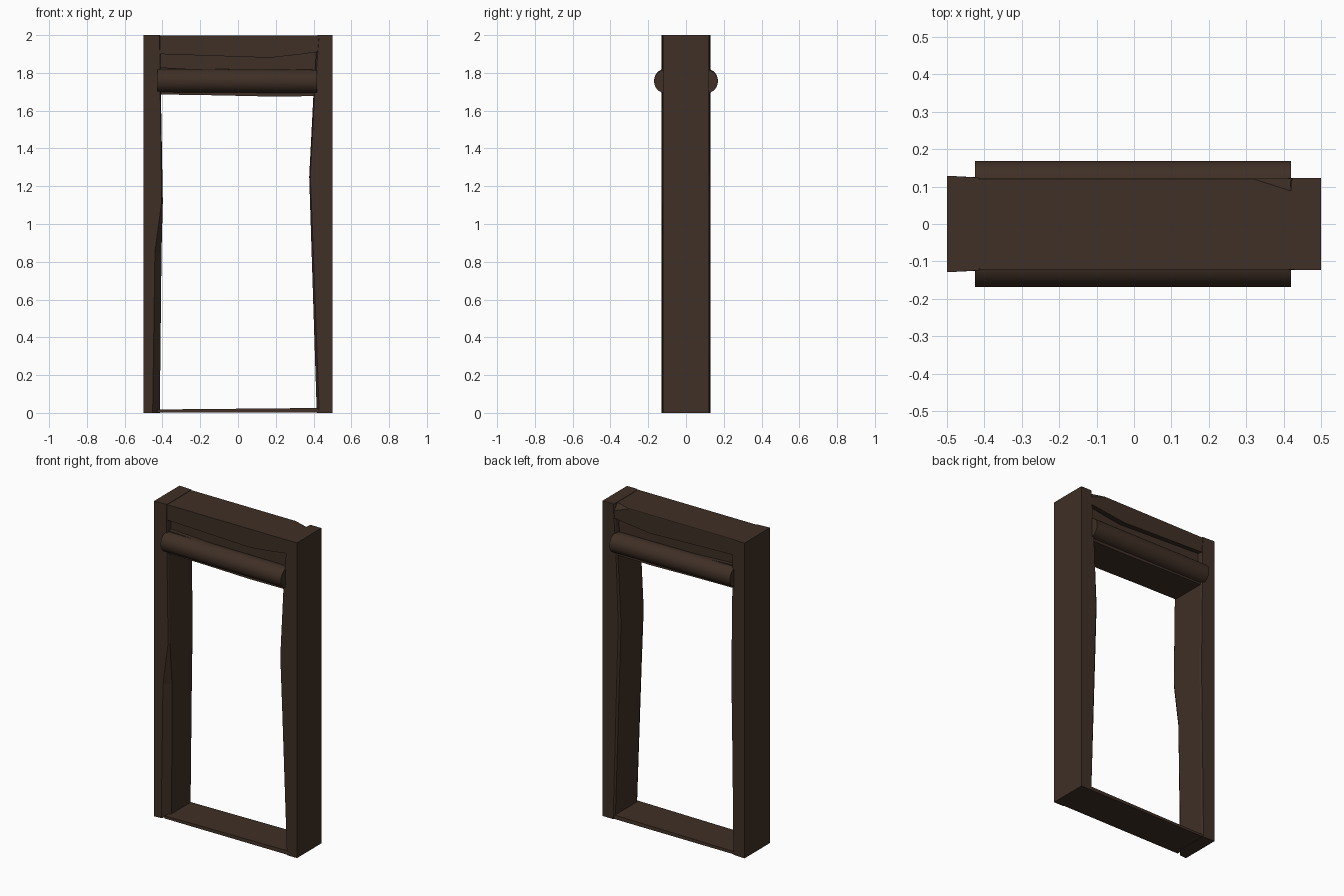
import bpy, bmesh, math

if "Cube" in bpy.data.objects:
    bpy.data.objects.remove(bpy.data.objects["Cube"])

wood = bpy.data.materials.new("dark_wood")
wood.diffuse_color = (0.050, 0.029, 0.019, 1)
wood.use_nodes = True
wood.node_tree.nodes["Principled BSDF"].inputs["Base Color"].default_value = wood.diffuse_color


def finish(name, bm):
    bmesh.ops.recalc_face_normals(bm, faces=bm.faces[:])
    me = bpy.data.meshes.new(name)
    bm.to_mesh(me)
    bm.free()
    me.materials.append(wood)
    ob = bpy.data.objects.new(name, me)
    bpy.context.collection.objects.link(ob)
    return ob


def loft(name, sections):
    """Skin equal-length rings of points and cap both ends."""
    bm = bmesh.new()
    rings = [[bm.verts.new(p) for p in s] for s in sections]
    n = len(rings[0])
    for a, b in zip(rings, rings[1:]):
        for i in range(n):
            bm.faces.new((a[i], a[(i + 1) % n], b[(i + 1) % n], b[i]))
    bm.faces.new(rings[0])
    bm.faces.new(rings[-1])
    return finish(name, bm)


def post(name, outer, depth_out, depth_in, rows):
    """Hewn post; rows give height, front corner, worn inner edge, back corner."""
    loft(name, [[(outer, -depth_out, z), (front, -depth_in, z), (inner, -depth_in + cut, z),
                 (inner, depth_in - 0.01, z), (back, depth_in, z), (outer, depth_out, z)]
                for z, front, inner, back, cut in rows])


# Posts with uneven inner faces
post("left_post", -0.5, 0.129, 0.124, [
    (0.0, -0.452, -0.414, -0.42, 0.05), (0.85, -0.440, -0.405, -0.41, 0.04),
    (1.12, -0.404, -0.398, -0.405, 0.01), (1.68, -0.412, -0.408, -0.412, 0.01),
    (2.0, -0.415, -0.412, -0.415, 0.01)])
post("right_post", 0.5, 0.123, 0.123, [
    (0.0, 0.43, 0.417, 0.425, 0.02), (0.9, 0.397, 0.388, 0.40, 0.02),
    (1.25, 0.383, 0.377, 0.39, 0.02), (1.68, 0.405, 0.399, 0.405, 0.02),
    (2.0, 0.43, 0.42, 0.425, 0.02)])

# Top beam with a wavy underside and a chipped back corner
loft("top_beam", [[(x, -0.121, 1.998), (x, yt, 1.998), (x, 0.122, zb),
                   (x, 0.12, low), (x, 0.06, low + 0.01), (x, -0.06, low + 0.01), (x, -0.12, low)]
                  for x, yt, zb, low in [(-0.43, 0.12, 1.995, 1.90), (0.17, 0.12, 1.995, 1.88),
                                         (0.32, 0.12, 1.995, 1.897), (0.43, 0.085, 1.955, 1.912)]])

# Recessed panel between the top beam and the logs
loft("recessed_panel", [[(x, -d, 1.78), (x, d, 1.78), (x, d, 1.95), (x, -d, 1.95)]
                        for x, d in [(-0.43, 0.085), (0.16, 0.075), (0.43, 0.085)]])

# Lower lintel
loft("lower_lintel", [[(x, -0.112, low), (x, 0.112, low), (x, 0.108, top), (x, -0.108, top)]
                      for x, low, top in [(-0.425, 1.686, 1.83), (-0.1, 1.681, 1.812),
                                          (0.16, 1.675, 1.805), (0.425, 1.677, 1.81)]])

# Round logs on both faces
for name, side in (("front_log", -1), ("back_log", 1)):
    bm = bmesh.new()
    bmesh.ops.create_cone(bm, cap_ends=True, segments=32, radius1=0.062, radius2=0.062, depth=0.845)
    for v in bm.verts:
        x, y, z = v.co
        v.co = (z - 0.003, side * 0.107 + y, 1.757 + x - 0.006 * z)
    log = finish(name, bm)
    bpy.ops.object.select_all(action='DESELECT')
    log.select_set(True)
    bpy.context.view_layer.objects.active = log
    bpy.ops.object.shade_smooth_by_angle(angle=math.radians(35))

# Thin sill
loft("sill", [[(x, -0.121, 0.002), (x, 0.121, 0.002), (x, 0.119, top), (x, -0.119, top)]
              for x, top in [(-0.43, 0.018), (0.43, 0.026)]])
